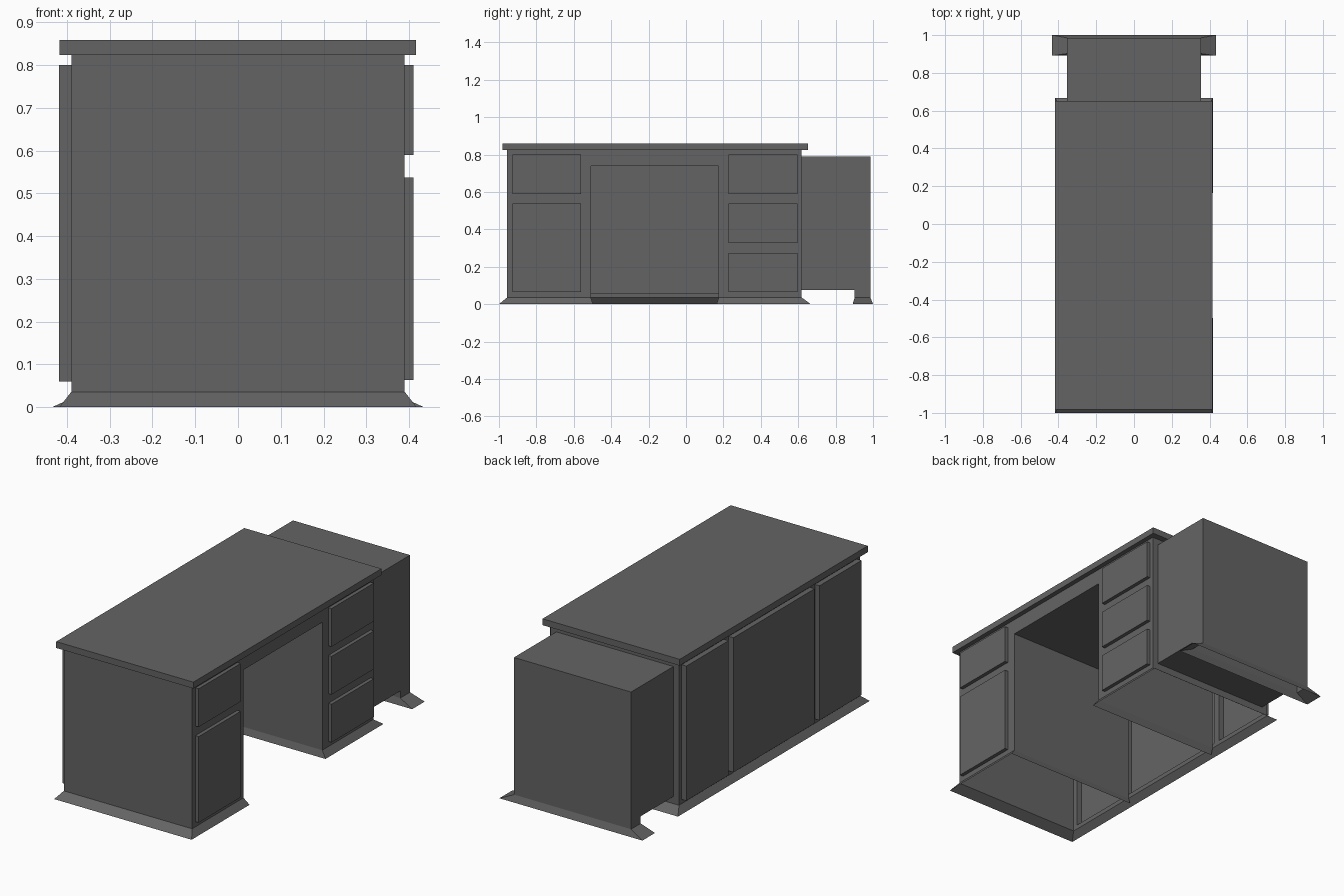
import bpy, bmesh

if "Cube" in bpy.data.objects:
    bpy.data.objects.remove(bpy.data.objects["Cube"])

grey = bpy.data.materials.new("dark_grey")
grey.diffuse_color = (0.127, 0.127, 0.127, 1)
grey.use_nodes = True
grey.node_tree.nodes["Principled BSDF"].inputs["Base Color"].default_value = grey.diffuse_color


def make(name, quads):
    """Mesh object from a list of corner-point faces, merged and tidied."""
    bm = bmesh.new()
    for q in quads:
        bm.faces.new([bm.verts.new(p) for p in q])
    bmesh.ops.remove_doubles(bm, verts=bm.verts, dist=1e-5)
    bmesh.ops.recalc_face_normals(bm, faces=bm.faces)
    me = bpy.data.meshes.new(name)
    bm.to_mesh(me)
    bm.free()
    me.materials.append(grey)
    ob = bpy.data.objects.new(name, me)
    bpy.context.collection.objects.link(ob)
    return ob


def box(name, x0, x1, y0, y1, z0, z1, skip=()):
    """Box with optional open sides."""
    sides = {
        "-x": [(x0, y0, z0), (x0, y0, z1), (x0, y1, z1), (x0, y1, z0)],
        "+x": [(x1, y0, z0), (x1, y1, z0), (x1, y1, z1), (x1, y0, z1)],
        "-y": [(x0, y0, z0), (x1, y0, z0), (x1, y0, z1), (x0, y0, z1)],
        "+y": [(x0, y1, z0), (x0, y1, z1), (x1, y1, z1), (x1, y1, z0)],
        "-z": [(x0, y0, z0), (x0, y1, z0), (x1, y1, z0), (x1, y0, z0)],
        "+z": [(x0, y0, z1), (x1, y0, z1), (x1, y1, z1), (x0, y1, z1)],
    }
    return make(name, [f for k, f in sides.items() if k not in skip])


def flare(name, top, bottom, z, closed=False):
    """Sloping skirt from a plan path at height z out to a path on the floor."""
    n = len(top)
    quads = []
    for i in range(n if closed else n - 1):
        j = (i + 1) % n
        quads.append([(*top[i], z), (*top[j], z), (*bottom[j], 0), (*bottom[i], 0)])
    return make(name, quads)


def panelled_wall(name, x, ys, zs, panels):
    """Flat wall at x, left open behind each panel."""
    quads = []
    for a, b in zip(ys, ys[1:]):
        for c, d in zip(zs, zs[1:]):
            my, mz = (a + b) / 2, (c + d) / 2
            if not any(p[0] < my < p[1] and p[2] < mz < p[3] for p in panels):
                quads.append([(x, a, c), (x, b, c), (x, b, d), (x, a, d)])
    return make(name, quads)


X, F, B = 0.39, -0.956, 0.618        # body half width, front, back
K0, K1, KZ = -0.509, 0.175, 0.739    # kneehole opening
Z0, Z1 = 0.036, 0.824                # body bottom and top

# Drawers and modesty panels: y0, y1, z0, z1
drawers = [(-0.927, -0.562, 0.59, 0.80), (-0.927, -0.562, 0.064, 0.537),
           (0.228, 0.595, 0.59, 0.80), (0.228, 0.595, 0.327, 0.537),
           (0.228, 0.595, 0.064, 0.274)]
panels = [(-0.927, -0.562, 0.06, 0.80), (-0.52, 0.186, 0.06, 0.80),
          (0.228, 0.595, 0.06, 0.80)]
for i, (a, b, c, d) in enumerate(drawers):
    box(f"drawer_{i + 1}", X, 0.41, a, b, c, d, skip=("-x",))
for i, (a, b, c, d) in enumerate(panels):
    box(f"side_panel_{i + 1}", -0.419, -X, a, b, c, d, skip=("+x",))

# Walls carrying the drawers and panels
panelled_wall("drawer_wall_front", X, [F, -0.927, -0.562, K0],
              [Z0, 0.064, 0.537, 0.59, 0.80, Z1], drawers)
panelled_wall("drawer_wall_back", X, [K1, 0.228, 0.595, B],
              [Z0, 0.064, 0.274, 0.327, 0.537, 0.59, 0.80, Z1], drawers)
panelled_wall("kneehole_lintel", X, [K0, K1], [KZ, Z1], [])
panelled_wall("panel_wall", -X, [F, -0.927, -0.562, -0.52, 0.186, 0.228, 0.595, B],
              [Z0, 0.06, 0.80, Z1], panels)

# End walls, kneehole lining and worktop
box("end_walls", -X, X, F, B, Z0, Z1, skip=("-x", "+x", "-z", "+z"))
box("kneehole_lining", -X, X, K0, K1, Z0, KZ, skip=("-x", "+x", "-z"))
box("worktop", -0.418, 0.416, -0.982, 0.652, Z1, 0.859)

# Desk skirt around both pedestals
S = 0.418
flare("desk_skirt",
      [(-X, K0), (X, K0), (X, F), (-X, F), (-X, B), (X, B), (X, K1), (-X, K1)],
      [(-X, -0.497), (S, -0.497), (S, -1), (-S, -1), (-S, 0.667), (S, 0.667),
       (S, 0.163), (-X, 0.163)], Z0)

# Side cabinet with its foot and skirt
W, L0, L1, E = 0.356, 0.902, 0.986, 0.435
box("side_cabinet", -W, W, B, L1, 0.075, 0.79)
box("cabinet_foot", -W, W, L0, L1, Z0, 0.075, skip=("-z", "+z"))
flare("cabinet_skirt", [(-W, L0), (W, L0), (W, L1), (-W, L1)],
      [(-E, 0.891), (E, 0.891), (E, 1), (-E, 1)], Z0, closed=True)
